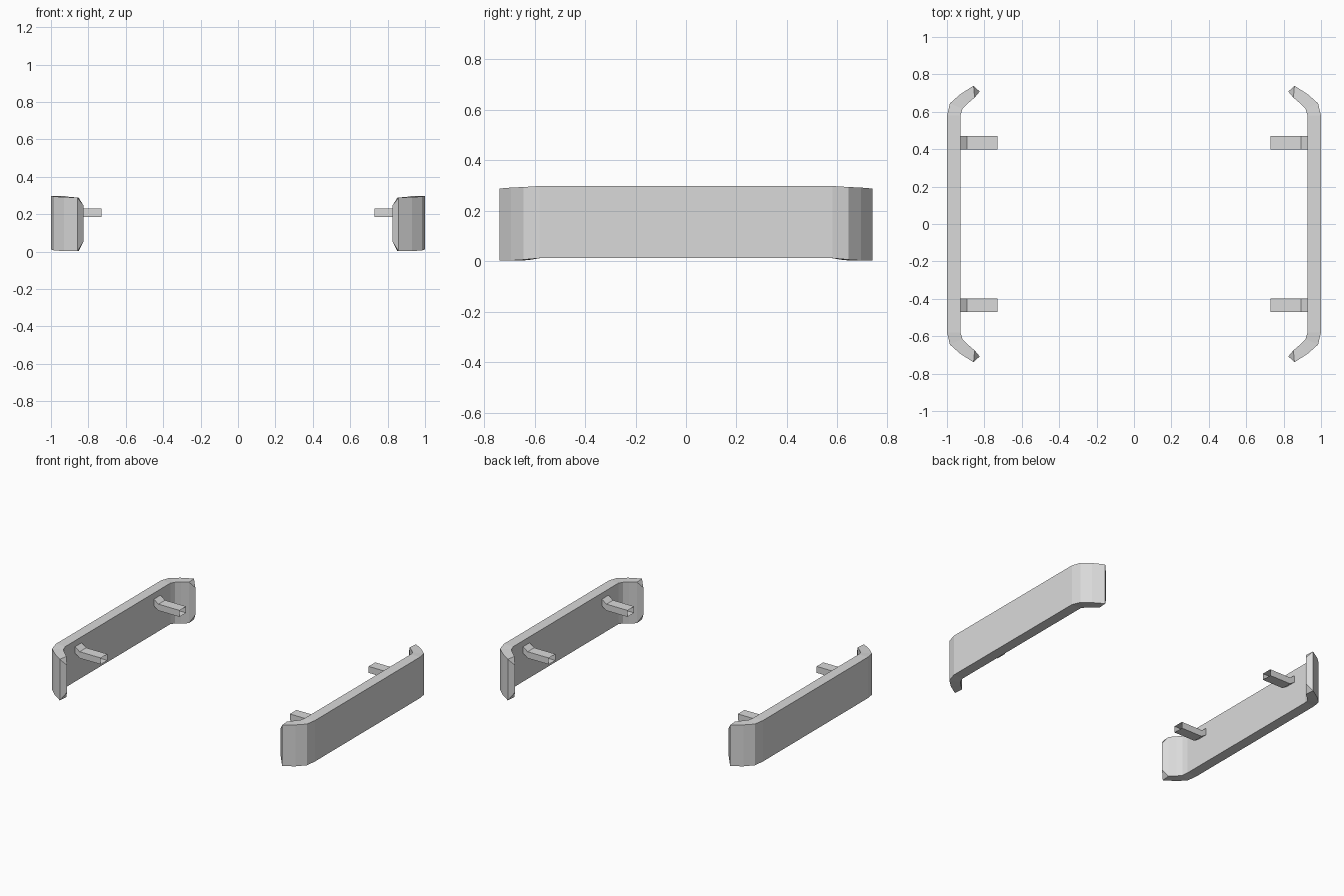
import bpy, bmesh

if "Cube" in bpy.data.objects:
    bpy.data.objects.remove(bpy.data.objects["Cube"])

grey = bpy.data.materials.new("light grey")
grey.diffuse_color = (0.7, 0.7, 0.7, 1)
grey.use_nodes = True
grey.node_tree.nodes["Principled BSDF"].inputs["Base Color"].default_value = grey.diffuse_color


def make_part(name, bm):
    """Turn one quarter of a part into an object mirrored in x and y."""
    bmesh.ops.recalc_face_normals(bm, faces=bm.faces[:])
    mesh = bpy.data.meshes.new(name)
    bm.to_mesh(mesh)
    bm.free()
    mesh.materials.append(grey)
    ob = bpy.data.objects.new(name, mesh)
    bpy.context.collection.objects.link(ob)
    mod = ob.modifiers.new("mirror", 'MIRROR')
    mod.use_axis = (True, True, False)
    return ob


def loft(bm, rings):
    """Skin four-cornered rings, leaving both ends open."""
    loops = [[bm.verts.new(p) for p in r] for r in rings]
    for a, b in zip(loops, loops[1:]):
        for i in range(4):
            j = (i + 1) % 4
            bm.faces.new((a[i], a[j], b[j], b[i]))
    return loops


# side rails: outer x, y, inner x, y, bottom z, top z from middle to curled end
stations = [
    (1.0, 0.0, 0.928, 0.0, 0.012, 0.298),
    (1.0, 0.58, 0.928, 0.58, 0.012, 0.298),
    (0.984, 0.645, 0.917, 0.615, 0.006, 0.294),
    (0.93, 0.693, 0.89, 0.643, 0.003, 0.292),
    (0.858, 0.739, 0.852, 0.676, 0.002, 0.288),
]
bm = bmesh.new()
rails = loft(bm, [[(ox, oy, z0), (ox, oy, z1), (ix, iy, z1), (ix, iy, z0)]
                  for ox, oy, ix, iy, z0, z1 in stations])
# pointed end cap with a shorter middle edge
o0, o1, i1, i0 = rails[-1]
t0 = bm.verts.new((0.825, 0.708, 0.055))
t1 = bm.verts.new((0.825, 0.708, 0.245))
for f in ((o0, o1, t1, t0), (t0, t1, i1, i0), (o1, i1, t1), (o0, t0, i0)):
    bm.faces.new(f)
make_part("side_rails", bm)

# mounting brackets: open-ended box arms that kick up where they meet the rail
bm = bmesh.new()
y0, y1 = 0.398, 0.471
loft(bm, [[(x, y0, z0), (x, y1, z0), (x, y1, z1), (x, y0, z1)]
          for x, z0, z1 in ((0.93, 0.21, 0.257),
                            (0.893, 0.185, 0.23),
                            (0.73, 0.185, 0.23))])
make_part("mounting_brackets", bm)
